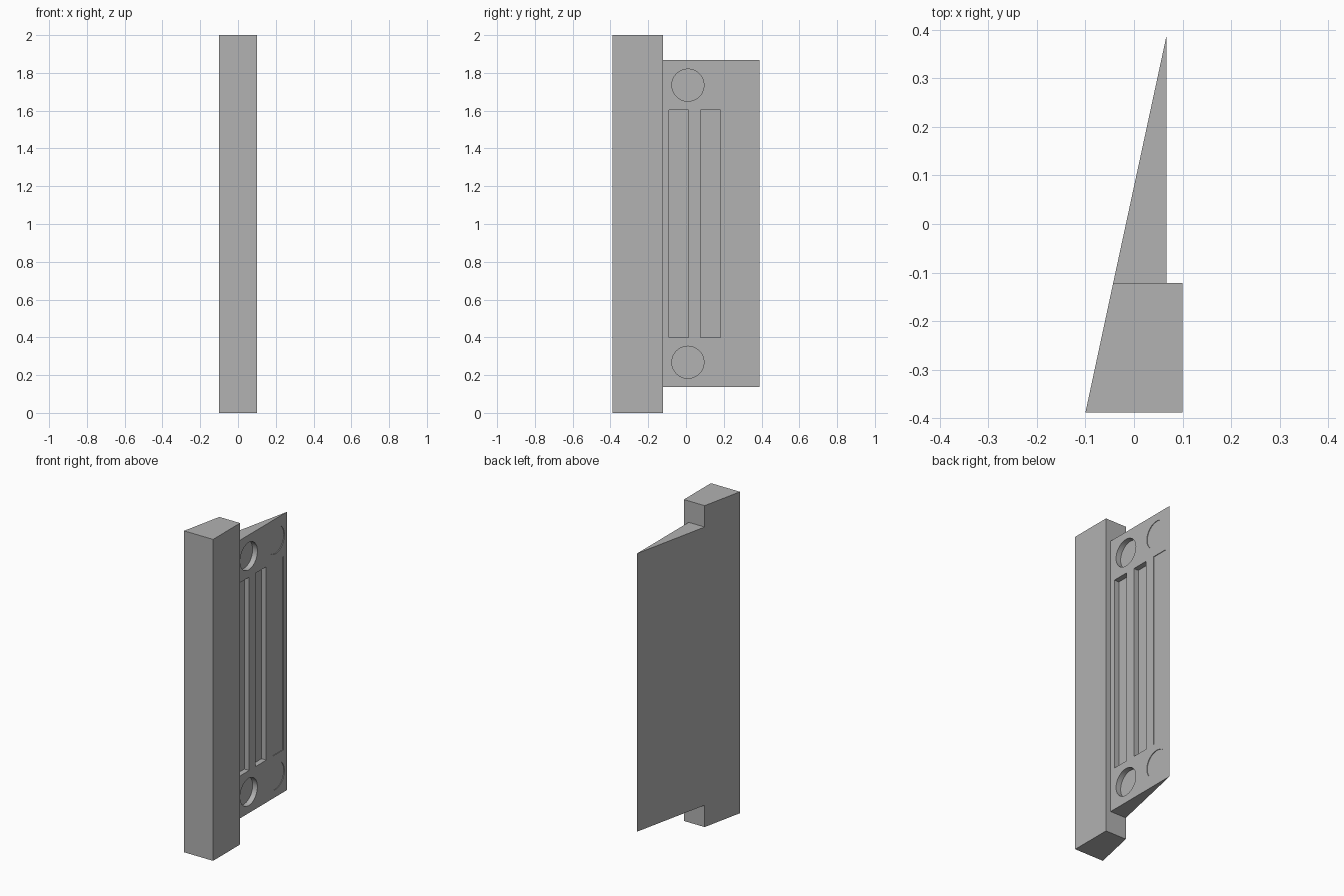
import bpy
import bmesh
import math
from mathutils import Matrix

cube = bpy.data.objects.get("Cube")
if cube:
    bpy.data.objects.remove(cube, do_unlink=True)

grey = bpy.data.materials.new("plain grey")
grey.use_nodes = True
colour = (0.445, 0.445, 0.445, 1)
grey.diffuse_color = colour
grey.node_tree.nodes["Principled BSDF"].inputs["Base Color"].default_value = colour


def add_object(name, bm):
    bmesh.ops.recalc_face_normals(bm, faces=bm.faces[:])
    mesh = bpy.data.meshes.new(name)
    bm.to_mesh(mesh)
    bm.free()
    mesh.materials.append(grey)
    obj = bpy.data.objects.new(name, mesh)
    bpy.context.collection.objects.link(obj)
    return obj


def prism(name, outline, low, high):
    """Extrude an (x, y) outline from height low to height high."""
    bm = bmesh.new()
    face = bm.faces.new([bm.verts.new((x, y, low)) for x, y in outline])
    top = bmesh.ops.extrude_face_region(bm, geom=[face])["geom"]
    verts = [v for v in top if isinstance(v, bmesh.types.BMVert)]
    bmesh.ops.translate(bm, verts=verts, vec=(0, 0, high - low))
    return add_object(name, bm)


def disc(name, y, z, depth):
    """Round cutter sunk into the flat side of the wedge."""
    bm = bmesh.new()
    place = Matrix.Translation((FACE_X, y, z)) @ Matrix.Rotation(math.pi / 2, 4, "Y")
    bmesh.ops.create_cone(bm, cap_ends=True, segments=48, radius1=0.085,
                          radius2=0.085, depth=2 * depth, matrix=place)
    return add_object(name, bm)


FACE_X = 0.067
STEP_Y = -0.122
STEP_X = -0.043
DEEP, SHALLOW = 0.033, 0.004

# Thick edge post, with its outer side in line with the slope of the wedge
prism("edge_post", [(-0.1, -0.388), (0.1, -0.388), (0.1, STEP_Y), (STEP_X, STEP_Y)], 0, 2)

# Tapering plate
wedge = prism("wedge_plate", [(STEP_X, STEP_Y), (FACE_X, STEP_Y), (FACE_X, 0.388)], 0.136, 1.867)

# Recesses: three long slots and a pair of round pockets at each end
cutters = []
for i, depth in enumerate((DEEP, DEEP, SHALLOW)):
    y = -0.09 + 0.168 * i
    a, b = FACE_X - depth, FACE_X + depth
    cutters.append(prism("slot_cutter", [(a, y), (b, y), (b, y + 0.104), (a, y + 0.104)], 0.4, 1.603))
for y, depth in ((0.01, DEEP), (0.275, SHALLOW)):
    for z in (0.268, 1.735):
        cutters.append(disc("pocket_cutter", y, z, depth))

bpy.context.view_layer.objects.active = wedge
wedge.select_set(True)
for cutter in cutters:
    cutter.hide_render = True
    cut = wedge.modifiers.new("recess", "BOOLEAN")
    cut.operation = "DIFFERENCE"
    cut.solver = "EXACT"
    cut.object = cutter
    bpy.ops.object.modifier_apply(modifier=cut.name)
    bpy.data.objects.remove(cutter, do_unlink=True)
bpy.ops.object.shade_smooth_by_angle(angle=math.radians(30))
